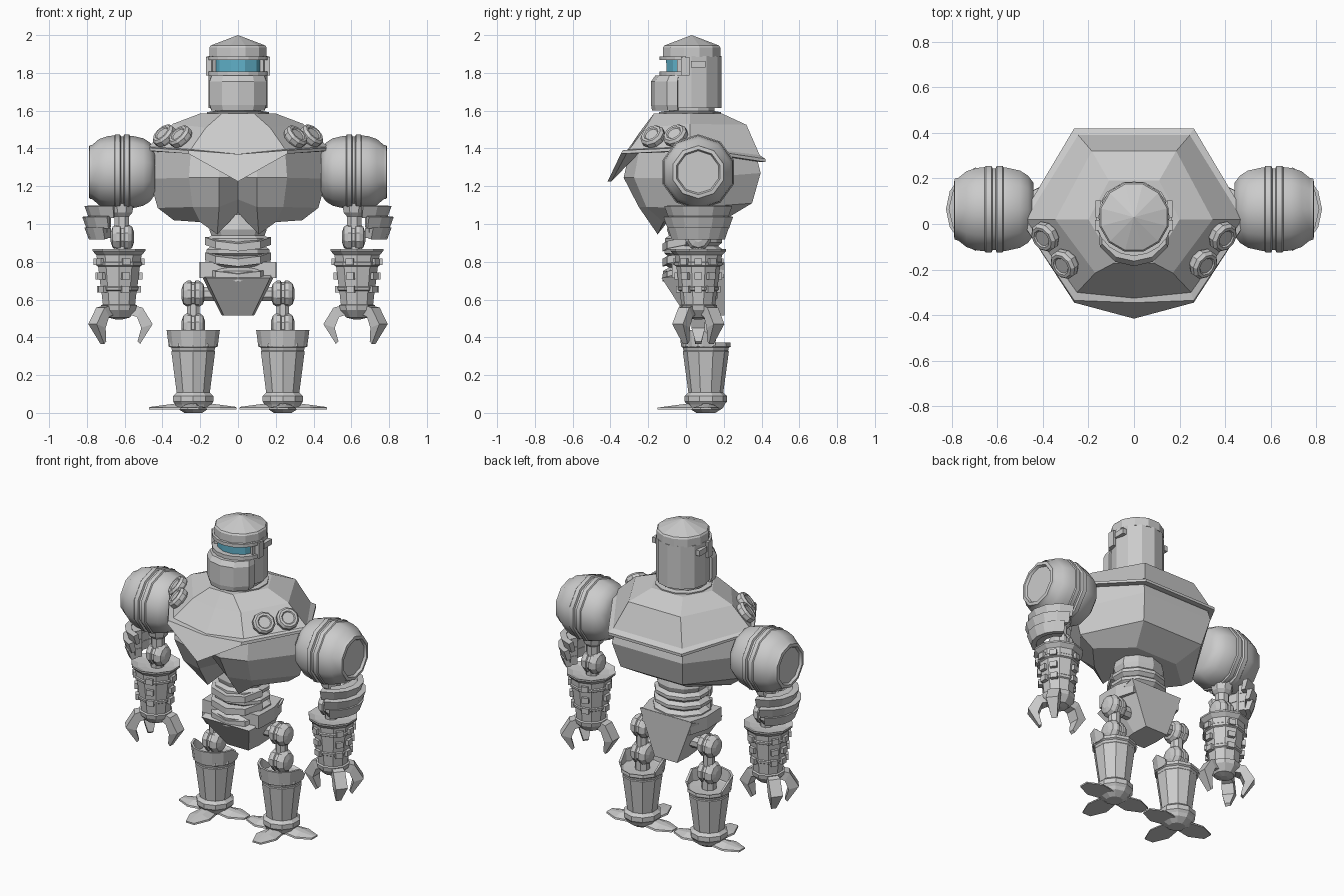
import bpy, bmesh
from math import sin, cos, pi, radians
from mathutils import Matrix, Vector


def bridge(name, rings, mirror=False, smooth=False, mat=None, loop=False, M=None):
    """Skin a series of equal-length closed rings, with end caps unless looped."""
    bm = bmesh.new()
    vs = [[bm.verts.new((M @ Vector(p)) if M else p) for p in r] for r in rings]
    k = len(vs[0])
    pairs = list(zip(vs, vs[1:])) + ([(vs[-1], vs[0])] if loop else [])
    for a, b in pairs:
        for i in range(k):
            j = (i + 1) % k
            bm.faces.new((a[i], a[j], b[j], b[i]))
    if not loop:
        bm.faces.new(vs[0][::-1])
        bm.faces.new(vs[-1])
    bmesh.ops.remove_doubles(bm, verts=bm.verts, dist=0.0004)
    bmesh.ops.recalc_face_normals(bm, faces=bm.faces)
    me = bpy.data.meshes.new(name)
    bm.to_mesh(me)
    bm.free()
    ob = bpy.data.objects.new(name, me)
    bpy.context.collection.objects.link(ob)
    if smooth:
        me.shade_smooth()
        me.set_sharp_from_angle(angle=radians(38))
    if mirror:
        ob.modifiers.new("mirror", "MIRROR").use_mirror_merge = False
    if mat:
        me.materials.append(mat)
    return ob


def sym(half):
    """Complete a half outline (x >= 0, front to back) to both sides."""
    return list(half) + [(-x, y, z) for x, y, z in reversed(half) if x > 0.001]


def frame(loc, axis=(0, 0, 1)):
    return Matrix.Translation(loc) @ Vector(axis).to_track_quat('Z', 'Y').to_matrix().to_4x4()


def lathe(name, prof, n, loc, axis=(0, 0, 1), sy=1, **kw):
    """Revolve (radius, height) points around an axis through loc."""
    rings = [[(r * cos(2 * pi * (i + .5) / n), sy * r * sin(2 * pi * (i + .5) / n), h)
              for i in range(n)] for r, h in prof]
    return bridge(name, rings, M=frame(loc, axis), **kw)


def arc(name, section, mid, half, n, loc, sx=1, **kw):
    """Sweep a closed (radius, height) section around z through part of a turn."""
    angs = [radians(mid - half + 2 * half * i / n) for i in range(n + 1)]
    return bridge(name, [[(sx * r * cos(a), r * sin(a), h) for r, h in section] for a in angs],
                  M=Matrix.Translation(loc), **kw)


def rect(r0, r1, z0, z1):
    return [(r0, z0), (r1, z0), (r1, z1), (r0, z1)]


def box(name, c, d, angle=0, **kw):
    x, y, z = (v / 2 for v in d)
    M = Matrix.Translation(c) @ Matrix.Rotation(angle, 4, 'Z')
    return bridge(name, [[(-x, -y, h), (x, -y, h), (x, y, h), (-x, y, h)] for h in (-z, z)], M=M, **kw)


blue = bpy.data.materials.new("visor_blue")
blue.diffuse_color = (0.12, 0.45, 0.6, 1)

# Head: crown, back shell, jaw plate, visor and its frame
HC = (0, .03, 0)
lathe("crown", [(0, 2.0), (.15, 1.945), (.157, 1.935), (.157, 1.885), (.1, 1.885)], 12, HC)
arc("helmet_shell", rect(.13, .157, 1.615, 1.89), 90, 120, 8, HC)
lathe("visor", [(.135, 1.62), (.14, 1.89)], 12, HC, mat=blue)
face = [(0, -.185), (.085, -.165), (.15, -.1), (.152, -.045), (0, -.03)]
bridge("jaw_plate", [sym([(x * .93, y * .97, 1.6) for x, y in face]),
                     sym([(x, y, 1.63) for x, y in face]),
                     sym([(x, y, 1.755) for x, y in face]),
                     sym([(x * .93, y * .88, 1.785) for x, y in face])])
for z0, z1 in ((1.785, 1.808), (1.867, 1.888)):
    arc("visor_frame", rect(.13, .17, z0, z1), -90, 78, 8, HC)
box("visor_hinge", (.155, -.005, 1.835), (.03, .045, .1), mirror=True)
box("ear_bracket", (.157, .065, 1.845), (.025, .075, .035), mirror=True)
lathe("neck", [(.125, 1.55), (.125, 1.64)], 12, HC)
lathe("neck_collar", [(.17, 1.57), (.17, 1.592), (.14, 1.597), (.13, 1.58)], 12, (0, .02, 0))

# Shoulder cape with drooping front lip
bridge("cape", [
    sym([(0, -.17, 1.585), (.085, -.17, 1.585), (.2, .02, 1.585), (.11, .19, 1.585), (0, .19, 1.585)]),
    sym([(0, -.235, 1.50), (.17, -.215, 1.51), (.345, .02, 1.53), (.185, .32, 1.525), (0, .32, 1.525)]),
    sym([(0, -.325, 1.37), (.25, -.30, 1.395), (.475, .02, 1.41), (.245, .39, 1.365), (0, .39, 1.365)]),
    sym([(0, -.345, 1.37), (.262, -.335, 1.39), (.5, .02, 1.405), (.262, .42, 1.345), (0, .42, 1.345)]),
    sym([(0, -.415, 1.225), (.262, -.345, 1.372), (.5, .02, 1.39), (.262, .42, 1.328), (0, .42, 1.328)]),
    sym([(0, -.395, 1.225), (.25, -.315, 1.372), (.47, .02, 1.385), (.245, .395, 1.328), (0, .395, 1.328)]),
    sym([(0, -.30, 1.37), (.24, -.25, 1.375), (.42, .02, 1.39), (.22, .34, 1.34), (0, .34, 1.34)])])

# Round studs on the cape
for x, y, z in ((.39, -.055, 1.467), (.305, -.175, 1.462)):
    lathe("cape_stud", [(.05, -.04), (.068, -.01), (.068, .012), (.056, .026), (.042, .026), (.036, .02)],
          10, (x, y, z), (.62, -.43, .66), mirror=True)

# Chest with two pointed front lapels
bridge("chest", [
    sym([(0, -.29, 1.38), (.1, -.30, 1.38), (.25, -.25, 1.38), (.46, .02, 1.39), (.24, .375, 1.35), (0, .375, 1.35)]),
    sym([(0, -.305, 1.25), (.1, -.33, 1.245), (.26, -.275, 1.245), (.47, .02, 1.24), (.25, .395, 1.27), (0, .395, 1.27)]),
    sym([(0, -.19, 1.13), (.1, -.25, 1.09), (.24, -.21, 1.09), (.425, .02, 1.085), (.22, .35, 1.11), (0, .35, 1.11)]),
    sym([(0, -.06, 1.06), (.11, -.15, .945), (.2, -.12, 1.01), (.34, .03, 1.02), (.15, .2, 1.02), (0, .2, 1.02)])])

# Waist bellows, pelvis belt and pelvis wedge
prof = [(.14, 1.05), (.16, .97)]
for i in range(4):
    z = .94 - i * .057
    prof += [(.148, z), (.172 + i * .004, z - .018), (.172 + i * .004, z - .038)]
lathe("waist_bellows", prof + [(.15, .71)], 10, (0, .04, 0), sy=.88)
for i in range(3):
    z = .89 - i * .08
    bridge("belly_rib", [sym([(0, -.125, z - .015 + h), (.12, -.1, z + h), (.175, 0, z + .02 + h),
                              (.14, 0, z + .02 + h), (0, 0, z + h)]) for h in (-.02, .02)])
bridge("belt", [sym([(.2, -.075, z), (.205, .08, z), (.17, .2, z)]) for z in (.715, .80)])
bridge("pelvis", [
    sym([(.17, -.13, .715), (.195, .05, .73), (.185, .205, .80)]),
    sym([(.075, 0, .515), (.085, .1, .515), (.08, .205, .515)])])

# Shoulder balls
S = (0, .065, 1.275)
X = (1, 0, 0)
lathe("shoulder", [(.12, .44), (.155, .465), (.178, .50), (.192, .56), (.192, .572), (.2, .577), (.2, .602),
                   (.188, .607), (.188, .62), (.2, .625), (.2, .65), (.194, .655), (.19, .69),
                   (.175, .735), (.145, .77), (.14, .787), (.12, .79), (.112, .775)],
      10, S, X, smooth=True, mirror=True)

# Upper arm with three outer guard plates
A = (.63, .065, 0)
lathe("upper_arm", [(.075, 1.14), (.06, 1.06), (.042, 1.04), (.042, .94)], 8, (.615, .065, 0), mirror=True)
for i in range(3):
    z, r = 1.065 - i * .057, .175 + (0, .012, 0)[i]
    arc("arm_guard", [(r - .045, z - .03), (r - .015, z - .032), (r + .008, z + .03), (r - .03, z + .034)],
        0, 80 - 9 * i, 6, A, mirror=True)
    arc("arm_guard_core", rect(.09, .145 - .006 * i, z - .025, z + .03), 0, 62, 4, A, mirror=True)

# Ball joints: elbow, hip, knee
ball = [(.025, -.062), (.055, -.052), (.07, -.03), (.07, -.012), (.062, -.008),
        (.062, .008), (.07, .012), (.07, .03), (.055, .052), (.025, .062)]
for name, c in (("elbow", (.612, .065, .93)), ("hip", (.237, .1, .63)), ("knee", (.237, .1, .46))):
    lathe(name, ball, 10, c, X, mirror=True)
lathe("hip_axle", [(.04, .1), (.04, .2)], 8, (0, .1, .63), X, mirror=True)

# Forearm: flared cuff, tapered body and small blocks
lathe("forearm", [(.06, .85), (.11, .855), (.148, .868), (.148, .858), (.125, .835), (.122, .80), (.128, .795),
                  (.126, .78), (.116, .775), (.103, .67), (.108, .665), (.106, .65), (.098, .645),
                  (.09, .575), (.1, .57), (.095, .545), (.06, .505), (.02, .495)], 10, A, mirror=True)
lathe("elbow_stem", [(.04, .93), (.04, .84)], 8, (.62, .065, 0), mirror=True)
for z, r in ((.80, .122), (.725, .112), (.655, .105)):
    for a in (0, 36, 108, 180, 252, 324):
        t = radians(a)
        box("forearm_block", (.63 + r * cos(t), .065 + r * sin(t), z), (.025, .042, .035), t, mirror=True)

# Three-fingered claw
outer = [(.055, .575), (.125, .557), (.178, .47), (.112, .365)]
inner = [(.055, .52), (.095, .508), (.118, .45), (.098, .378)]
for a in (38, -38, 180):
    M = Matrix.Translation(A) @ Matrix.Rotation(radians(a), 4, 'Z')
    bridge("claw_finger", [[(o[0], -w, o[1]), (o[0], w, o[1]), (i[0], w, i[1]), (i[0], -w, i[1])]
                           for o, i, w in zip(outer, inner, (.028, .036, .036, .016))], M=M, mirror=True)

# Leg: thigh rod, shin with raised front cuff, ankle
L = (.237, .105, 0)
lathe("thigh", [(.037, .62), (.037, .46)], 8, L, mirror=True)
lathe("knee_stem", [(.045, .46), (.045, .34)], 8, L, mirror=True)
lathe("shin", [(.06, .36), (.115, .362), (.13, .372), (.132, .352), (.122, .345), (.118, .33), (.122, .325),
               (.092, .105), (.085, .1)], 10, L, mirror=True)
rim = []
for i in range(9):
    t = radians(-90 - 112 + 28 * i)
    up = .44 if abs(i - 4) < 4 else .385
    rim.append([(r * cos(t), r * sin(t), z) for r, z in
                ((.118, .35), (.13, .35), (.142, up), (.128, up))])
bridge("shin_cuff", rim, M=Matrix.Translation(L), mirror=True)
lathe("ankle", [(.085, .115), (.1, .1), (.112, .09), (.112, .06), (.1, .045), (.09, .025), (.05, 0)],
      10, L, mirror=True)

# Flat splayed toes
for a, ln in ((0, .235), (-90, .255), (180, .23)):
    M = Matrix.Translation(L) @ Matrix.Rotation(radians(a), 4, 'Z')
    plan = [(.03, -.05), (ln * .62, -.072), (ln, -.03), (ln, .03), (ln * .62, .072), (.03, .05)]
    bridge("toe", [[(x, y, .018) for x, y in plan],
                   [(x, y * .95, .028) for x, y in plan],
                   [(x * .97, y * .25, .062 - .13 * x) for x, y in plan]], M=M, mirror=True)
